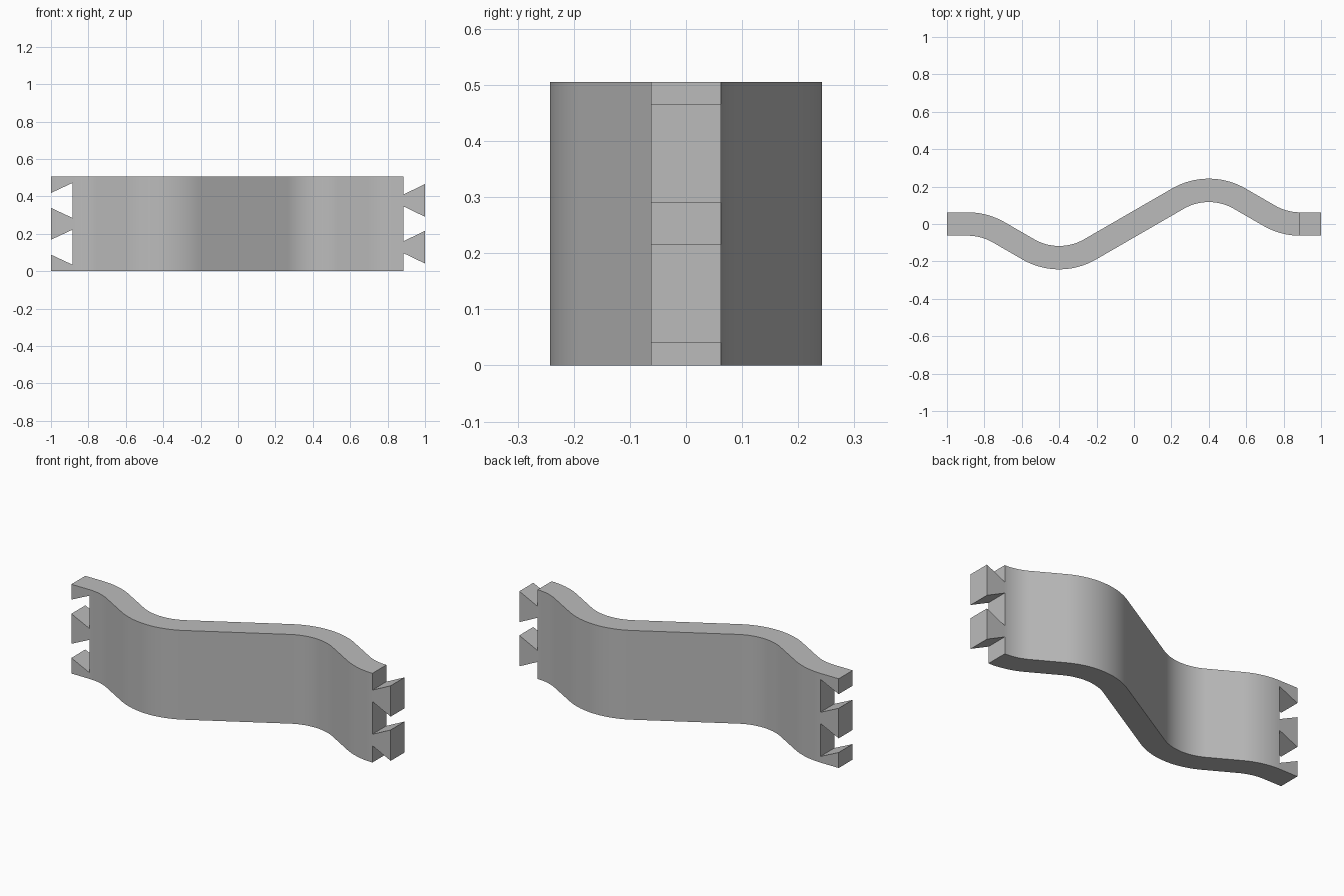
import bpy, bmesh, math
from mathutils import Vector

HEIGHT = 0.505
HALF = 0.0625      # half the panel thickness
RADIUS = 0.33      # bend radius of the centre line
JOINT = 0.885      # where the dovetails begin
PITCH = 0.25       # spacing of the dovetails
FIRST = 0.128      # height of the lowest dovetail

if "Cube" in bpy.data.objects:
    bpy.data.objects.remove(bpy.data.objects["Cube"])

grey = bpy.data.materials.new("plain grey")
grey.use_nodes = True
grey.diffuse_color = (0.5, 0.5, 0.5, 1)
grey.node_tree.nodes["Principled BSDF"].inputs["Base Color"].default_value = (0.5, 0.5, 0.5, 1)


def make_object(name, bm):
    bmesh.ops.recalc_face_normals(bm, faces=bm.faces)
    mesh = bpy.data.meshes.new(name)
    bm.to_mesh(mesh)
    bm.free()
    mesh.materials.append(grey)
    obj = bpy.data.objects.new(name, mesh)
    bpy.context.collection.objects.link(obj)
    return obj


def wave_path(moves):
    """Walk straight runs and bends, giving (position, heading) pairs."""
    pos, heading = Vector((-1, 0)), 0.0
    path = [(pos.copy(), heading)]
    for kind, amount in moves:
        if kind == "run":
            pos += amount * Vector((math.cos(heading), math.sin(heading)))
            path.append((pos.copy(), heading))
        else:
            steps = int(abs(amount) / 2.5)
            turn = math.radians(amount) / steps
            chord = 2 * RADIUS * math.sin(abs(turn) / 2)
            for _ in range(steps):
                mid = heading + turn / 2
                pos += chord * Vector((math.cos(mid), math.sin(mid)))
                heading += turn
                path.append((pos.copy(), heading))
    return path


# Wavy panel: a rectangular section swept along the path
half_wave = [("run", 0.1115), ("bend", -30), ("run", 0.183), ("bend", 60)]
other_half = [(kind, -a if kind == "bend" else a) for kind, a in reversed(half_wave)]
bm = bmesh.new()
rings = []
for pos, heading in wave_path(half_wave + [("run", 0.5427)] + other_half):
    side = HALF * Vector((-math.sin(heading), math.cos(heading)))
    a, b = pos - side, pos + side
    rings.append([bm.verts.new((p.x, p.y, z))
                  for p, z in ((a, 0), (b, 0), (b, HEIGHT), (a, HEIGHT))])
for r, s in zip(rings, rings[1:]):
    for i in range(4):
        j = (i + 1) % 4
        bm.faces.new((r[i], r[j], s[j], s[i]))
bm.faces.new(rings[0])
bm.faces.new(rings[-1])
panel = make_object("wavy_panel", bm)


def cut(outline):
    """Remove an x-z outline from the panel, straight through y."""
    bm = bmesh.new()
    face = bm.faces.new([bm.verts.new((x, -0.4, z)) for x, z in outline])
    out = bmesh.ops.extrude_face_region(bm, geom=[face])
    verts = [v for v in out["geom"] if isinstance(v, bmesh.types.BMVert)]
    bmesh.ops.translate(bm, verts=verts, vec=(0, 0.8, 0))
    cutter = make_object("joint_cutter", bm)
    cutter.hide_render = True
    mod = panel.modifiers.new("joint_cut", "BOOLEAN")
    mod.operation = "DIFFERENCE"
    mod.solver = "EXACT"
    mod.object = cutter
    bpy.ops.object.modifier_apply(modifier=mod.name)
    bpy.data.objects.remove(cutter)


def flared(x_end, x_in, c, mouth, root):
    """Dovetail outline with a mouth that carries on past the panel end."""
    past = x_end * 1.1
    return [(past, c - mouth), (x_end, c - mouth), (x_in, c - root),
            (x_in, c + root), (x_end, c + mouth), (past, c + mouth)]


bpy.context.view_layer.objects.active = panel
panel.select_set(True)

# Two sockets in the right end
for k in range(2):
    cut(flared(-1, -JOINT, FIRST + k * PITCH, 0.04, 0.0935))

# Gaps above, between and below the two tails on the left end
for k in range(3):
    cut(flared(1, JOINT, FIRST + (k - 0.5) * PITCH, 0.0375, 0.093))

bpy.ops.object.shade_smooth_by_angle(angle=math.radians(25))
